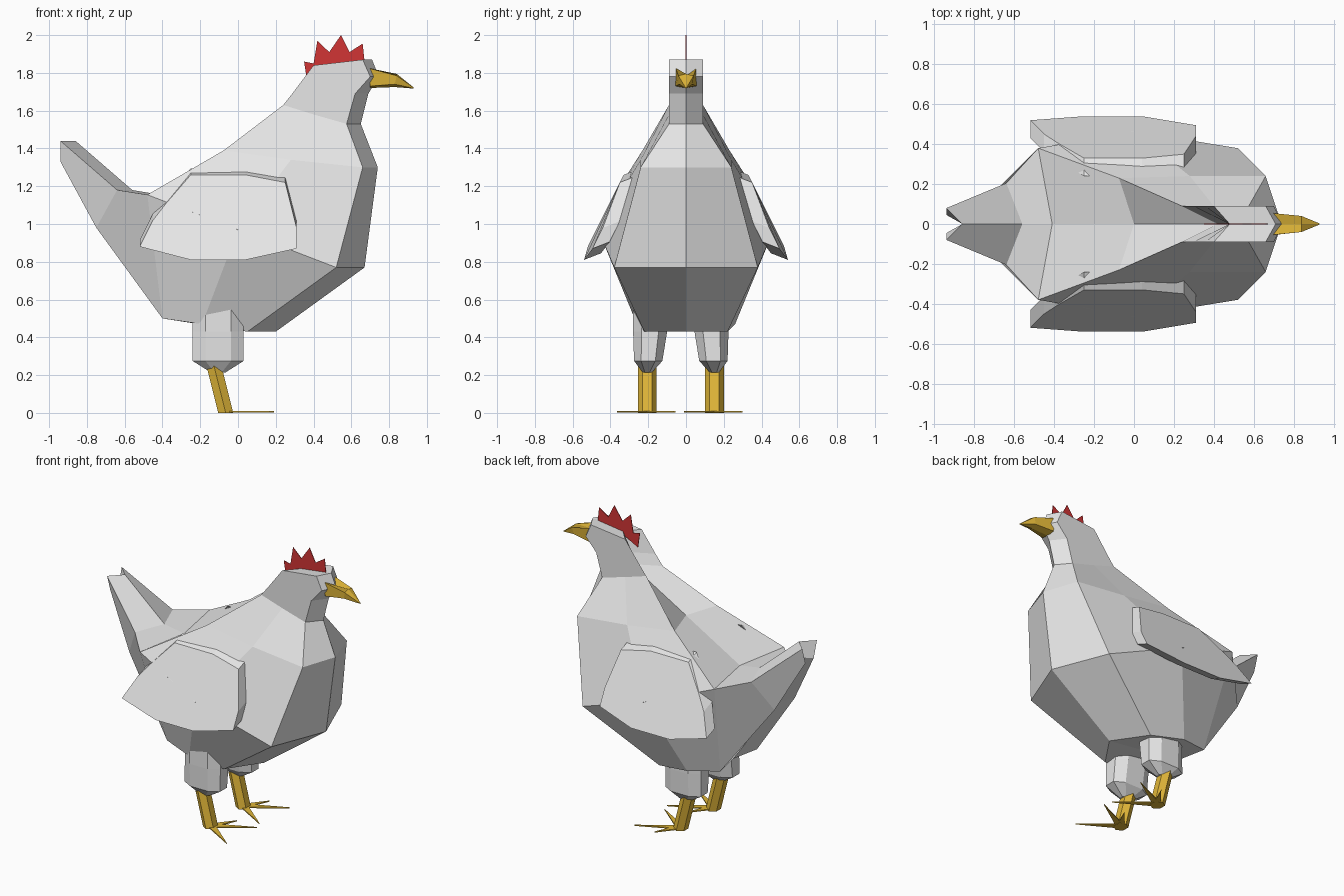
import bpy, bmesh, math

if "Cube" in bpy.data.objects:
    bpy.data.objects.remove(bpy.data.objects["Cube"])


def material(name, col):
    m = bpy.data.materials.new(name)
    m.diffuse_color = (*col, 1)
    m.use_nodes = True
    m.node_tree.nodes["Principled BSDF"].inputs["Base Color"].default_value = m.diffuse_color
    return m


GREY = material("light_grey", (0.8, 0.8, 0.8))
RED = material("comb_red", (0.64, 0.035, 0.035))
YELLOW = material("beak_yellow", (0.75, 0.47, 0.04))


def make(name, verts, faces, mat, mirror=False):
    """Flat shaded mesh; mirror adds the -y half and welds the seam."""
    bm = bmesh.new()
    for s in ((1, -1) if mirror else (1,)):
        vs = [bm.verts.new((x, s * y, z)) for x, y, z in verts]
        for f in faces:
            bm.faces.new([vs[i] for i in f])
    bmesh.ops.remove_doubles(bm, verts=bm.verts, dist=0.0005)
    bmesh.ops.recalc_face_normals(bm, faces=bm.faces)
    me = bpy.data.meshes.new(name)
    bm.to_mesh(me)
    bm.free()
    me.materials.append(mat)
    ob = bpy.data.objects.new(name, me)
    bpy.context.collection.objects.link(ob)
    return ob


def loft(name, rings, mat, mirror=False):
    """Skin closed rings of equal length and cap both ends."""
    n = len(rings[0])
    verts = [p for r in rings for p in r]
    faces = [(k * n + i, k * n + (i + 1) % n, (k + 1) * n + (i + 1) % n, (k + 1) * n + i)
             for k in range(len(rings) - 1) for i in range(n)]
    faces += [tuple(range(n)), tuple(range(len(verts) - n, len(verts)))]
    return make(name, verts, faces, mat, mirror)


# Body half: rings run back centre, back edge, side, front edge, front centre
rings = [
    [(.48, 0, 1.84), (.40, .09, 1.84), (.53, .09, 1.855), (.66, .09, 1.87), (.71, 0, 1.87)],
    [(.48, 0, 1.78), (.355, .09, 1.78), (.52, .09, 1.78), (.70, .09, 1.78), (.745, 0, 1.78)],
    [(.475, 0, 1.70), (.295, .09, 1.70), (.46, .09, 1.695), (.62, .09, 1.69), (.69, 0, 1.69)],
    [(.42, 0, 1.63), (.24, .09, 1.63), (.40, .09, 1.58), (.575, .09, 1.53), (.65, 0, 1.53)],
    [(0, 0, 1.39), (-.075, .23, 1.39), (.28, .24, 1.34), (.66, .24, 1.30), (.74, 0, 1.30)],
    [(-.41, 0, 1.155), (-.48, .38, 1.155), (0, .465, .97), (.52, .38, .77), (.67, 0, .77)],
    [(-.36, 0, .50), (-.40, .20, .50), (-.19, .26, .47), (.05, .22, .43), (.20, 0, .43)],
]
verts = [p for r in rings for p in r]
faces = [(0, 1, 2, 3, 4), (30, 31, 32, 33, 34)]
for k in range(6):
    for i in range(4):
        if (k, i) != (5, 0):  # the tail fills this gap
            a = k * 5 + i
            faces.append((a, a + 1, a + 6, a + 5))
# Tail: upper fold 35-38, tip underside 39-40, rump 41-42
verts += [(-.56, 0, 1.18), (-.64, .205, 1.18), (-.86, 0, 1.44), (-.94, .08, 1.44),
          (-.86, 0, 1.33), (-.94, .045, 1.33), (-.70, 0, .98), (-.75, .11, .98)]
faces += [(25, 26, 36, 35), (35, 36, 38, 37), (37, 38, 40, 39), (36, 42, 40, 38),
          (42, 41, 39, 40), (26, 31, 42, 36), (31, 30, 41, 42)]
make("body", verts, faces, GREY, True)

# Wings: sloping plates against the sides
outline = [(-.38, 1.11), (-.25, 1.26), (.04, 1.26), (.25, 1.22), (.31, .98),
           (.31, .87), (.04, .81), (-.25, .81), (-.52, .88), (-.45, 1.02)]


def wing_y(x, z):
    return min(.54, .33 + (1.26 - z) * .5) - (.03 if x > .28 else 0)


outer = [(x, wing_y(x, z), z) for x, z in outline]
inner = [(x, y - .09, z + .035) for x, y, z in outer]
loft("wings", [outer, inner], GREY, True)

# Comb: thin toothed plate
comb = [(.365, 1.76), (.35, 1.86), (.40, 1.85), (.42, 1.97), (.483, 1.91), (.545, 2.0),
        (.59, 1.91), (.66, 1.955), (.67, 1.86), (.50, 1.83)]
loft("comb", [[(x, y, z) for x, z in comb] for y in (-.002, .002)], RED)

# Beak: notched top, tapering to a hooked tip
loft("beak", [
    [(.69, 0, 1.795), (.69, .055, 1.825), (.70, .055, 1.73), (.70, 0, 1.72),
     (.70, -.055, 1.73), (.69, -.055, 1.825)],
    [(.84, 0, 1.795), (.84, .04, 1.785), (.83, .035, 1.74), (.83, 0, 1.725),
     (.83, -.035, 1.74), (.84, -.04, 1.785)],
    [(.93, .003 * math.sin(a), 1.72 + .003 * math.cos(a))
     for a in [i * math.pi / 3 for i in range(6)]],
], YELLOW)


def oval(cx, cy, z, rx, ry, cut=.5):
    """Eight-sided ring with bevelled corners."""
    return [(cx + rx * a, cy + ry * b, z) for a, b in
            ((1, cut), (cut, 1), (-cut, 1), (-1, cut),
             (-1, -cut), (-cut, -1), (cut, -1), (1, -cut))]


# Legs: thigh, slanted shank and flat spread toes
for side, cy, s in (("left", .15, 1), ("right", -.205, -1)):
    ty = cy + s * -.015
    loft(side + "_thigh", [oval(-.105, ty - s * .01, .56, .135, .10),
                           oval(-.105, ty, .43, .135, .09),
                           oval(-.105, ty + s * .01, .275, .135, .075),
                           oval(-.105, ty + s * .015, .215, .04, .025)], GREY)
    loft(side + "_shank", [
        [(cx + .04 * a, cy + .05 * b, z) for a, b in
         ((1, .5), (0, 1), (-1, .5), (-1, -.5), (0, -1), (1, -.5))]
        for cx, z in ((-.14, .30), (-.065, .0))], YELLOW)
    for n, (dx, dy) in enumerate(((.25, .14), (.23, -.16), (.09, .15))):
        length = math.hypot(dx, dy)
        px, py = -dy / length * .025, dx / length * .025
        tri = [(-.06 + px, cy + py), (-.06 - px, cy - py), (-.06 + dx, cy + dy)]
        loft(f"{side}_toe_{n + 1}", [[(x, y, z) for x, y in tri] for z in (.002, .010)], YELLOW)
